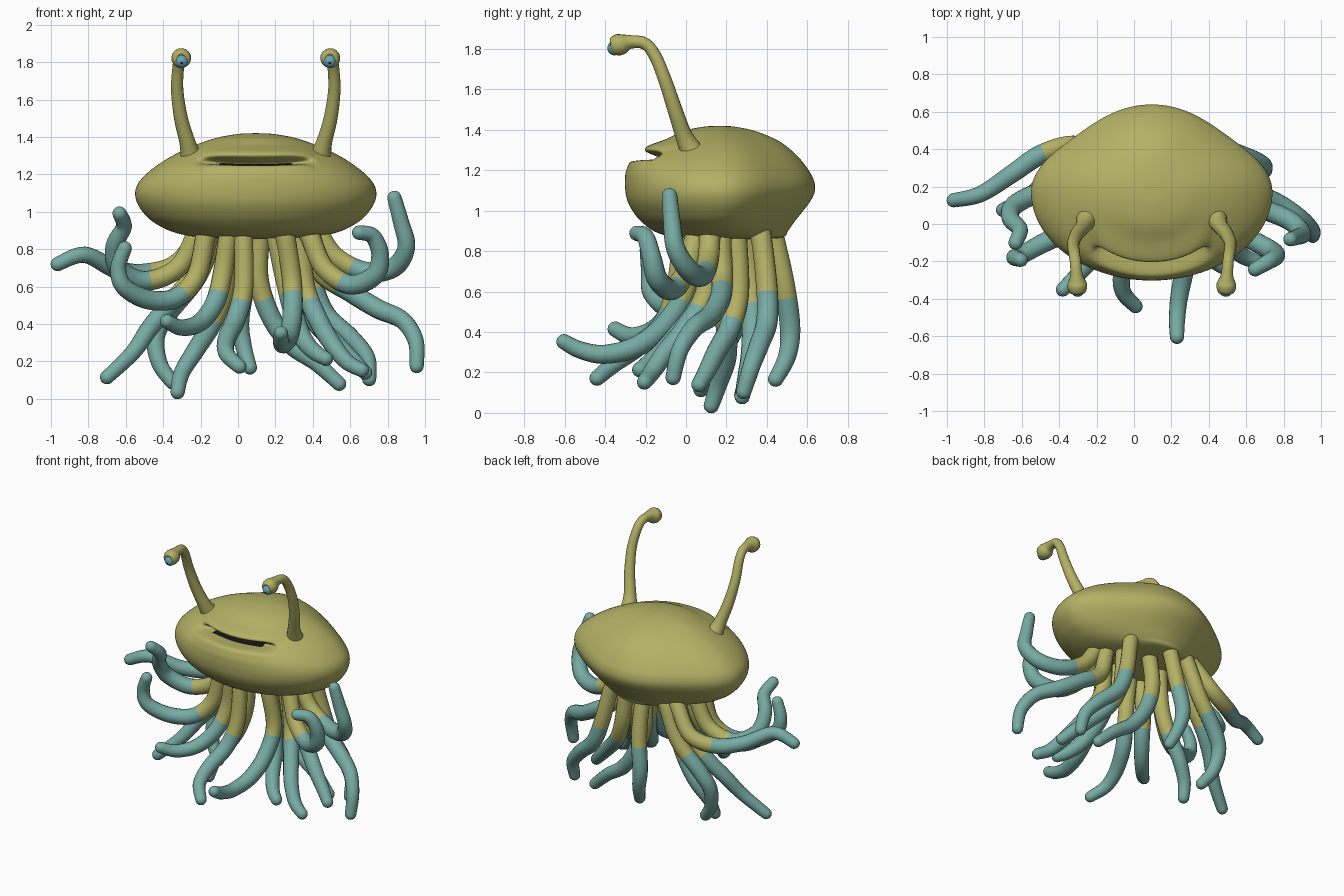
import bpy, bmesh, math
from mathutils import Vector

if "Cube" in bpy.data.objects:
    bpy.data.objects.remove(bpy.data.objects["Cube"])

def material(name, rgb):
    m = bpy.data.materials.new(name)
    m.diffuse_color = (*rgb, 1)
    m.use_nodes = True
    m.node_tree.nodes["Principled BSDF"].inputs["Base Color"].default_value = m.diffuse_color
    return m

OLIVE = material("olive skin", (0.456, 0.440, 0.130))
TEAL = material("teal skin", (0.185, 0.405, 0.370))
BLACK = material("mouth black", (0.008, 0.008, 0.008))
BLUE = material("eye blue", (0.14, 0.37, 0.46))
CX, CY = 0.095, 0.17   # middle of the body

def spline(rows, n):
    """Catmull-Rom through rows of any width."""
    out, k = [], len(rows[0])
    p = [rows[0]] + list(rows) + [rows[-1]]
    for i in range(1, len(p) - 2):
        for s in range(n):
            t = s / n
            out.append([0.5 * (2 * p[i][j] + (p[i+1][j] - p[i-1][j]) * t
                        + (2*p[i-1][j] - 5*p[i][j] + 4*p[i+1][j] - p[i+2][j]) * t*t
                        + (3*p[i][j] - p[i-1][j] - 3*p[i+1][j] + p[i+2][j]) * t**3)
                        for j in range(k)])
    out.append(list(rows[-1]))
    return out

def finish(name, bm, mats):
    bmesh.ops.recalc_face_normals(bm, faces=bm.faces)
    for f in bm.faces:
        f.smooth = True
    me = bpy.data.meshes.new(name)
    bm.to_mesh(me)
    bm.free()
    for m in mats:
        me.materials.append(m)
    ob = bpy.data.objects.new(name, me)
    bpy.context.collection.objects.link(ob)
    return ob

def loft(bm, rings):
    """Bridge rings of vertices; returns the quads row by row."""
    rows = []
    for a, b in zip(rings, rings[1:]):
        n = len(a)
        rows.append([bm.faces.new((a[i], a[(i+1) % n], b[(i+1) % n], b[i])) for i in range(n)])
    bm.faces.new(rings[0])
    bm.faces.new(rings[-1])
    return rows

def tube(name, path, mats, split=2.0, sides=16):
    """Round tube along rows (x, y, z, radius) with a rounded tip;
    beyond the given share of its length it takes the second material."""
    pts = spline(path, 7)
    pos = [Vector(p[:3]) for p in pts]
    rad = [p[3] for p in pts]
    d, r, end = (pos[-1] - pos[-2]).normalized(), rad[-1], pos[-1].copy()
    for k in range(1, 6):
        a = k / 5 * math.radians(86)
        pos.append(end + d * r * math.sin(a))
        rad.append(r * math.cos(a))
    length = [0]
    for a, b in zip(pos, pos[1:]):
        length.append(length[-1] + (b - a).length)
    bm, rings, side = bmesh.new(), [], None
    for i, p in enumerate(pos):
        t = (pos[min(i+1, len(pos)-1)] - pos[max(i-1, 0)]).normalized()
        if side is None:
            side = t.orthogonal()
        side = (side - t * side.dot(t)).normalized()
        up = t.cross(side)
        rings.append([bm.verts.new(p + rad[i] * (side * math.cos(w) + up * math.sin(w)))
                      for w in (2 * math.pi * j / sides for j in range(sides))])
    for i, row in enumerate(loft(bm, rings)):
        for f in row:
            f.material_index = int(length[i] > split * length[-1])
    bm.faces.ensure_lookup_table()
    bm.faces[-1].material_index = int(split < 1)
    return finish(name, bm, mats)

# Body: rows of height, half width, depth to front, depth to back
profile = [(0.855, 0.01, 0.01, 0.01), (0.858, 0.20, 0.12, 0.20), (0.87, 0.35, 0.24, 0.31),
           (0.90, 0.465, 0.33, 0.335), (0.95, 0.555, 0.395, 0.37), (1.00, 0.605, 0.435, 0.41),
           (1.05, 0.635, 0.46, 0.447), (1.10, 0.645, 0.47, 0.468), (1.15, 0.63, 0.472, 0.463),
           (1.20, 0.587, 0.465, 0.437), (1.25, 0.525, 0.430, 0.40), (1.30, 0.445, 0.35, 0.35),
           (1.35, 0.34, 0.27, 0.28), (1.395, 0.21, 0.18, 0.17), (1.416, 0.09, 0.08, 0.07), (1.42, 0.005, 0.005, 0.005)]
bell = lambda d, w: math.exp(-(d / w) ** 2)
ZM = 1.262             # height of the mouth slit
bm, rings, inside = bmesh.new(), [], {}
for z, a, bf, bb in spline(profile, 12):
    ring = []
    for j in range(128):
        w = 2 * math.pi * j / 128
        c, s = math.cos(w), math.sin(w)
        pull = 1 - 0.4 * (s * c) ** 2 if s > 0 else 1   # back is more pointed
        x = CX + a * c * pull
        y = CY + (bb if s > 0 else bf) * s * pull
        d, h, dark = z - ZM, z, False
        if s < 0:                      # mouth slit between two lips
            u = (x - CX) / 0.32
            k = max(0, 1 - u ** 4)
            y += k * (0.13 * bell(d, 0.020) - 0.040 * bell(d - 0.056, 0.028))
            h += k * (0.014 * bell(d + 0.034, 0.018) - 0.014 * bell(d, 0.016)) + 0.02 * u * u * bell(d, 0.05) * k
            dark = abs(u) < 0.66 and -0.015 < d < 0.008
        v = bm.verts.new((x, y, h))
        inside[v] = dark
        ring.append(v)
    rings.append(ring)
for row in loft(bm, rings):
    for f in row:
        f.material_index = int(all(inside[v] for v in f.verts))
finish("body", bm, [OLIVE, BLACK])

# Eye stalks with eyeballs
stalk = [(0.345, 0.03, 1.29, 0.060), (0.365, -0.01, 1.37, 0.043), (0.400, -0.055, 1.50, 0.037),
         (0.420, -0.105, 1.65, 0.033), (0.415, -0.155, 1.77, 0.031), (0.408, -0.205, 1.828, 0.030),
         (0.402, -0.275, 1.835, 0.034), (0.399, -0.320, 1.824, 0.052), (0.397, -0.350, 1.818, 0.050),
         (0.396, -0.370, 1.814, 0.037), (0.396, -0.373, 1.814, 0.010)]
for label, sgn in (("left", -1), ("right", 1)):
    tube(label + "_eye_stalk", [(CX + sgn * x, y, z, r) for x, y, z, r in stalk], [OLIVE])
    bm = bmesh.new()
    bmesh.ops.create_uvsphere(bm, u_segments=32, v_segments=24, radius=0.036)
    look = Vector((0, -0.97, -0.24)).normalized()
    for f in bm.faces:
        f.material_index = int(f.calc_center_median().normalized().dot(look) > 0.98)
    bmesh.ops.translate(bm, verts=bm.verts, vec=(CX + sgn * 0.396, -0.353, 1.805))
    finish(label + "_eye", bm, [BLUE, BLACK])

# Tentacles: olive near the body, teal towards the tip
def tentacle(name, *pts, split=0.42):
    x, y, z = pts[0]
    top = (x + 0.18 * (CX - x), y + 0.18 * (0.2 - y), z + 0.05)
    tip = Vector(pts[-1])
    tip += (tip - Vector(pts[-2])).normalized() * 0.015
    pts = [top, *pts[:-1], tuple(tip)]
    n = len(pts) - 1
    shape = lambda t: 0.072 - 0.12 * t if t < 0.16 else 0.053 - 0.015 * max(0, t - 0.55) / 0.45
    tube("tentacle_" + name, [(*p, shape(i / n)) for i, p in enumerate(pts)], [OLIVE, TEAL], split)

tentacle("left_raised_back", (-.2, .38, .88), (-.33, .42, .72), (-.5, .37, .67),
         (-.65, .27, .69), (-.82, .16, .77), (-.95, .13, .725))
tentacle("left_raised_middle", (-.22, .2, .88), (-.32, .2, .7), (-.5, .17, .63),
         (-.64, .1, .7), (-.66, .03, .82), (-.61, -.03, .92), (-.63, -.09, .98))
tentacle("left_raised_front", (-.17, .05, .88), (-.22, .03, .66), (-.33, -.03, .54),
         (-.48, -.1, .53), (-.61, -.17, .6), (-.64, -.18, .7), (-.61, -.19, .79), split=0.4)
tentacle("front_left_hook", (-.05, 0, .88), (-.08, 0, .68), (-.12, -.06, .52),
         (-.2, -.16, .41), (-.3, -.27, .38), (-.37, -.34, .41))
tentacle("left_low", (-.15, .3, .88), (-.22, .31, .68), (-.36, .28, .51),
         (-.47, .22, .38), (-.56, .15, .25), (-.69, .08, .125))
tentacle("inner_left", (-.05, .2, .88), (-.07, .2, .6), (-.13, .2, .42),
         (-.22, .2, .27), (-.3, .16, .14), (-.32, .13, .05), split=0.5)
tentacle("back_left", (-.12, .4, .88), (-.22, .41, .65), (-.38, .38, .45),
         (-.44, .35, .33), (-.42, .31, .19), (-.36, .28, .1))
tentacle("front_middle", (.03, -.01, .88), (.03, -.05, .6), (-.01, -.12, .43),
         (-.06, -.25, .32), (-.06, -.36, .24), (0, -.43, .18))
tentacle("back_middle", (.05, .43, .88), (.04, .485, .64), (.01, .515, .42),
         (.03, .5, .28), (.06, .45, .18))
tentacle("front_reaching", (.25, -.01, .88), (.29, 0, .62), (.29, -.1, .44),
         (.27, -.24, .33), (.24, -.4, .29), (.23, -.52, .31), (.23, -.59, .345), split=0.34)
tentacle("inner_right", (.12, .3, .88), (.11, .32, .65), (.17, .33, .45),
         (.28, .32, .29), (.42, .3, .19), (.53, .28, .09), split=0.36)
tentacle("front_right_low", (.2, .08, .88), (.25, .06, .65), (.3, 0, .45),
         (.35, -.1, .32), (.41, -.18, .25), (.46, -.22, .22))
tentacle("back_right", (.34, .37, .88), (.4, .4, .62), (.47, .4, .45),
         (.6, .36, .33), (.69, .32, .22), (.7, .29, .12), split=0.35)
tentacle("right_low_front", (.33, .1, .88), (.36, .1, .6), (.43, 0, .42),
         (.5, -.1, .3), (.58, -.17, .2), (.65, -.2, .16))
tentacle("right_low_middle", (.3, .25, .88), (.33, .26, .6), (.4, .22, .43),
         (.52, .15, .3), (.62, .1, .2), (.67, .07, .15), split=0.5)
tentacle("right_outer", (.38, .17, .88), (.44, .18, .68), (.6, .17, .57),
         (.75, .12, .48), (.88, .04, .42), (.95, -.03, .31), (.955, -.06, .19), split=0.34)
tentacle("right_curl", (.38, .05, .88), (.46, 0, .7), (.6, -.07, .61),
         (.73, -.14, .66), (.76, -.17, .77), (.72, -.2, .87), (.66, -.235, .885), split=0.4)
tentacle("right_raised", (.42, .12, .9), (.52, .11, .76), (.68, .08, .68),
         (.83, .02, .7), (.9, -.05, .81), (.87, -.07, .95), (.84, -.08, 1.06), split=0.32)
